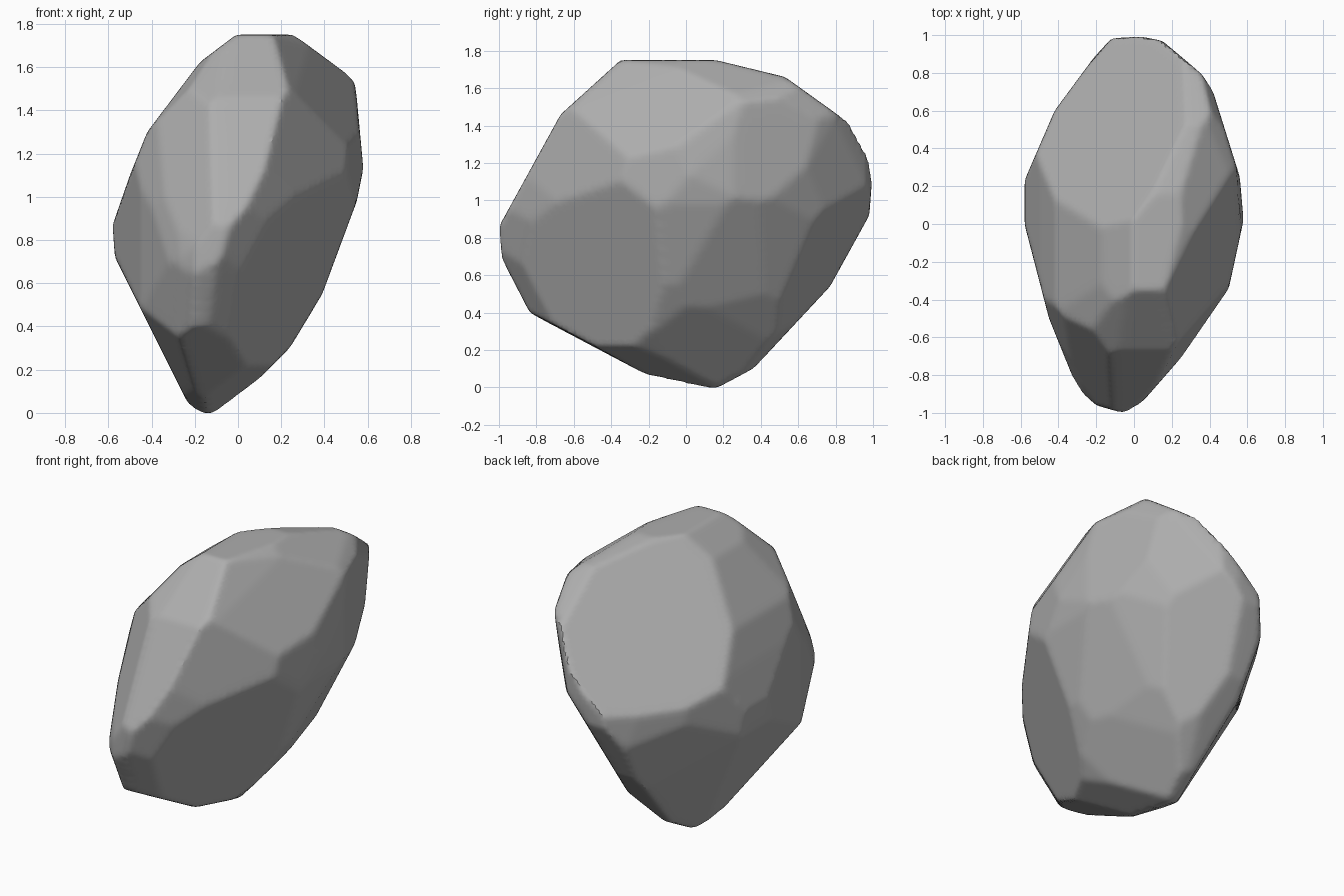
import bpy
import bmesh
from math import sin, cos, radians
from mathutils import Vector, noise
from mathutils.geometry import convex_hull_2d

cube = bpy.data.objects.get("Cube")
if cube:
    bpy.data.objects.remove(cube, do_unlink=True)


def tilted_axes(azimuth, tilt):
    """Right and up vectors of a cutting direction turned about z and tilted."""
    a, t = radians(azimuth), radians(tilt)
    right = Vector((cos(a), sin(a), 0))
    up = Vector((-sin(a) * sin(t), cos(a) * sin(t), cos(t)))
    return right, up


def outline_planes(axes, outline):
    """Planes (normal, distance) of a convex outline extruded along one direction."""
    right, up = axes
    points = [Vector(p) for p in outline]
    ring = [points[i] for i in convex_hull_2d(points)]
    middle = sum(ring, Vector((0, 0))) / len(ring)
    planes = []
    for here, there in zip(ring, ring[1:] + ring[:1]):
        edge = there - here
        if edge.length < 0.001:
            continue
        outward = Vector((edge.y, -edge.x)).normalized()
        if outward.dot(here - middle) < 0:
            outward = -outward
        planes.append((right * outward.x + up * outward.y, outward.dot(here)))
    return planes


def slice_off(bm, normal, distance):
    """Remove everything beyond a plane and close the convex solid again."""
    geom = bm.verts[:] + bm.edges[:] + bm.faces[:]
    bmesh.ops.bisect_plane(bm, geom=geom, dist=0.0001, plane_co=normal * distance,
                           plane_no=normal, clear_outer=True)
    corners = [v.co.copy() for v in bm.verts]
    bm.clear()
    for corner in corners:
        bm.verts.new(corner)
    bmesh.ops.remove_doubles(bm, verts=bm.verts[:], dist=0.0005)
    bmesh.ops.convex_hull(bm, input=bm.verts[:])
    loose = [v for v in bm.verts if not v.link_faces]
    bmesh.ops.delete(bm, geom=loose, context='VERTS')


# Outlines of the boulder along its main and diagonal directions
front_outline = [(-.08, 1.75), (.3, 1.75), (.45, 1.67), (.54, 1.56), (.58, 1.13),
                 (.55, .98), (.39, .55), (.24, .3), (0, .08), (-.06, 0),
                 (-.21, 0), (-.38, .37), (-.57, .72), (-.58, .87), (-.5, 1.1),
                 (-.42, 1.3)]
side_outline = [(-.35, 1.75), (.16, 1.75), (.53, 1.66), (.92, 1.38), (1, 1.18),
                (.98, .92), (.77, .54), (.36, .1), (.22, 0), (.02, 0),
                (-.3, .09), (-.82, .37), (-.99, .7), (-1, .86), (-.67, 1.46)]
top_outline = [(-.14, .98), (0, 1), (.15, .97), (.4, .76), (.56, .25), (.58, .02),
               (.5, -.35), (.3, -.65), (.02, -.97), (-.06, -1), (-.2, -.96),
               (-.3, -.87), (-.45, -.5), (-.58, 0), (-.58, .23), (-.42, .6)]
near_diagonal = [(.01, 1.61), (.52, 1.65), (.7, 1.56), (.76, 1.52), (.73, 1.18),
                 (.67, .96), (.45, .54), (.3, .36), (.01, .08), (-.25, .03),
                 (-.66, .14), (-.75, .39), (-.69, .76), (-.59, 1.16), (-.33, 1.42)]
far_diagonal = [(.07, 1.75), (.23, 1.71), (.51, 1.5), (.72, .99), (.75, .87),
                (.66, .5), (.15, -.05), (.05, -.1), (-.13, -.05), (-.34, .12),
                (-.69, .7), (-.76, 1.16), (-.68, 1.37), (-.42, 1.59)]
under_diagonal = [(.06, 1.77), (.22, 1.74), (.5, 1.61), (.72, 1.24), (.73, .94),
                  (.6, .58), (.25, .01), (-.01, -.05), (-.31, -.04), (-.41, .02),
                  (-.58, .32), (-.66, .65), (-.58, 1.22), (-.27, 1.62)]

# Broad faces of the slab: back left, right, lower front, lower back, upper right
broad_faces = [((-.6, .45, .66), 1.17), ((.86, .22, -.45), .08),
               ((.82, -.45, -.35), .18), ((.72, .38, -.57), .1),
               ((.82, -.29, .49), 1.11)]

x_axis, y_axis, z_axis = Vector((1, 0, 0)), Vector((0, 1, 0)), Vector((0, 0, 1))
planes = []
for axes, outline in (((x_axis, z_axis), front_outline),
                      ((y_axis, z_axis), side_outline),
                      ((x_axis, y_axis), top_outline),
                      (tilted_axes(36, 24), near_diagonal),
                      (tilted_axes(216, 24), far_diagonal),
                      (tilted_axes(140, -25), under_diagonal)):
    planes += outline_planes(axes, outline)
for normal, distance in broad_faces:
    length = Vector(normal).length
    planes.append((Vector(normal) / length, distance / length))

# Chisel a block down to the faceted boulder
bm = bmesh.new()
bmesh.ops.create_cube(bm, size=4)
for normal, distance in planes:
    slice_off(bm, normal, distance)
bmesh.ops.recalc_face_normals(bm, faces=bm.faces[:])
block = bpy.data.meshes.new("block")
bm.to_mesh(block)
bm.free()
boulder = bpy.data.objects.new("boulder", block)
bpy.context.collection.objects.link(boulder)

# Weather the edges
remesh = boulder.modifiers.new("even_surface", 'REMESH')
remesh.mode = 'VOXEL'
remesh.voxel_size = 0.025
soften = boulder.modifiers.new("worn_edges", 'SMOOTH')
soften.factor = 0.5
soften.iterations = 30
depsgraph = bpy.context.evaluated_depsgraph_get()
worn = bpy.data.meshes.new_from_object(boulder.evaluated_get(depsgraph))
boulder.modifiers.clear()
boulder.data = worn
bpy.data.meshes.remove(block)
worn.name = "boulder"

# Swell with shallow lumps and streaks, then press back onto the chiselled faces
bm = bmesh.new()
bm.from_mesh(worn)
bm.normal_update()
swollen = []
for v in bm.verts:
    lumps = noise.noise(v.co * 3.5)
    streaks = noise.noise(Vector((v.co.x * 6, v.co.y * 6, v.co.z * 2)))
    swollen.append(v.co + v.normal * (0.025 + lumps * 0.012 + streaks * 0.01))
for v, place in zip(bm.verts, swollen):
    for normal, distance in planes * 2:
        excess = place.dot(normal) - distance
        if excess > 0:
            place -= normal * excess
    v.co = place
for _ in range(2):
    bmesh.ops.smooth_vert(bm, verts=bm.verts[:], factor=0.5, use_axis_x=True,
                          use_axis_y=True, use_axis_z=True)
bmesh.ops.recalc_face_normals(bm, faces=bm.faces[:])
bm.to_mesh(worn)
bm.free()

# Plain stone colour
stone = bpy.data.materials.new("grey_stone")
stone.use_nodes = True
grey = (0.42, 0.42, 0.42, 1)
stone.diffuse_color = grey
stone.node_tree.nodes["Principled BSDF"].inputs["Base Color"].default_value = grey
worn.materials.clear()
worn.materials.append(stone)

bpy.ops.object.select_all(action='DESELECT')
boulder.select_set(True)
bpy.context.view_layer.objects.active = boulder
bpy.ops.object.shade_smooth_by_angle(angle=radians(30))
